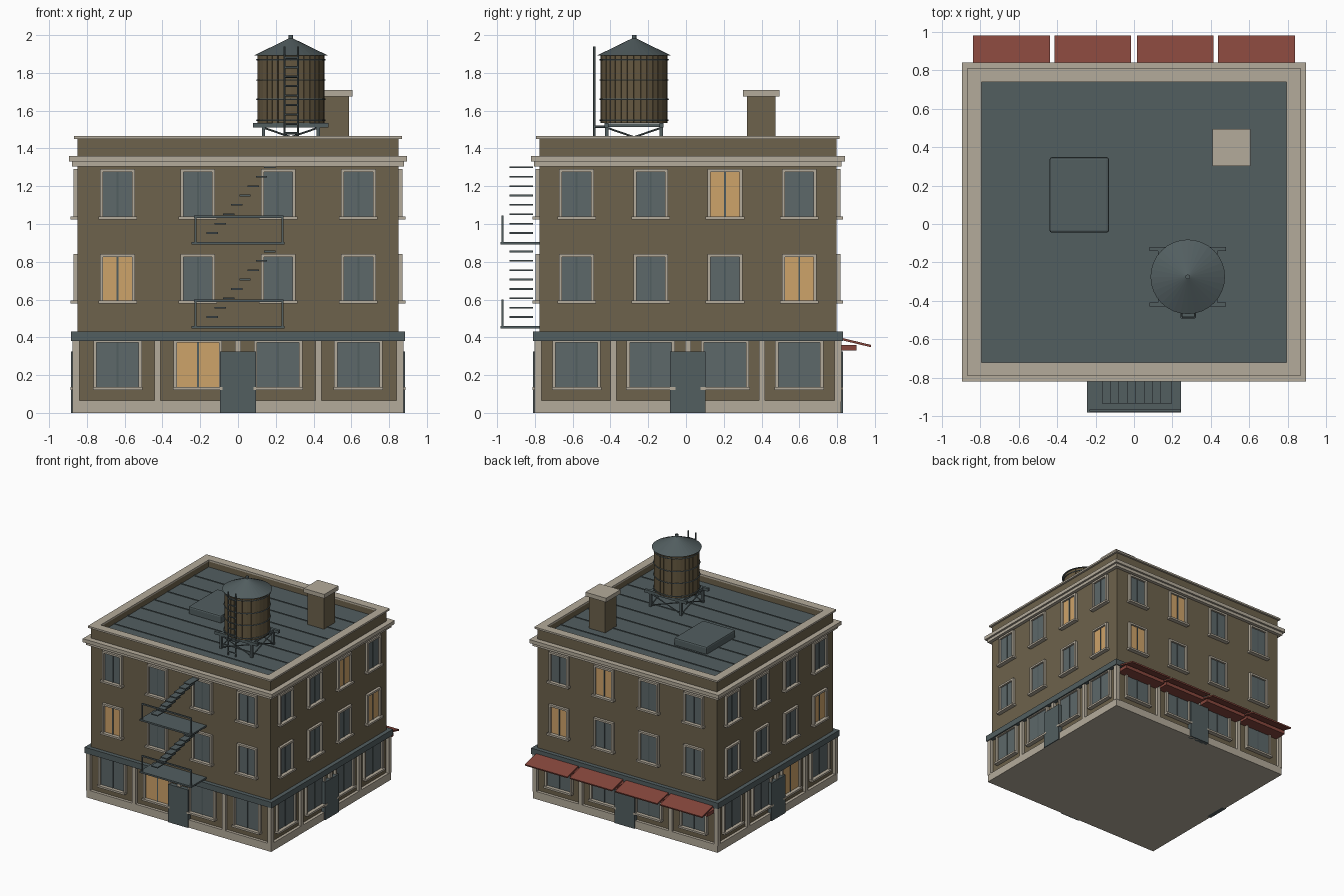
import bpy, bmesh, math
from mathutils import Vector, Matrix

if "Cube" in bpy.data.objects:
    bpy.data.objects.remove(bpy.data.objects["Cube"])


def material(name, r, g, b):
    m = bpy.data.materials.new(name)
    lin = [((c / 255 + 0.055) / 1.055) ** 2.4 for c in (r, g, b)]
    m.diffuse_color = (*lin, 1)
    m.use_nodes = True
    m.node_tree.nodes["Principled BSDF"].inputs["Base Color"].default_value = m.diffuse_color
    return m


BRICK = material("brown brick", 109, 98, 76)
STONE = material("pale stone", 180, 171, 155)
METAL = material("slate metal", 82, 94, 96)
GLASS = material("dark glass", 93, 104, 106)
LIT = material("lit window", 206, 163, 106)
RED = material("red awning", 134, 70, 60)
WOOD = material("tank wood", 101, 88, 64)

HX, HY, CY = 0.85, 0.786, 0.01       # wall half sizes and centre in y
ROOF = 1.40


def finish(name, mat, bm):
    me = bpy.data.meshes.new(name)
    bm.to_mesh(me)
    bm.free()
    me.materials.append(mat)
    ob = bpy.data.objects.new(name, me)
    bpy.context.collection.objects.link(ob)
    return ob


def add_box(bm, x0, x1, y0, y1, z0, z1, turn=Matrix()):
    mid = Vector((x0 + x1, y0 + y1, z0 + z1)) / 2
    size = Matrix.Diagonal((abs(x1 - x0), abs(y1 - y0), abs(z1 - z0), 1))
    bmesh.ops.create_cube(bm, size=1, matrix=turn @ Matrix.Translation(mid) @ size)


def boxes(name, mat, items):
    bm = bmesh.new()
    for b in items:
        add_box(bm, *b)
    return finish(name, mat, bm)


def rods(name, mat, items, r):
    bm = bmesh.new()
    for a, b in items:
        a, b = Vector(a), Vector(b)
        d = b - a
        m = Matrix.Translation((a + b) / 2) @ d.to_track_quat('Z', 'Y').to_matrix().to_4x4()
        bmesh.ops.create_cone(bm, cap_ends=True, segments=6, radius1=r, radius2=r,
                              depth=d.length, matrix=m)
    return finish(name, mat, bm)


def cone(name, mat, r1, r2, x, y, z0, z1, n=32):
    bm = bmesh.new()
    bmesh.ops.create_cone(bm, cap_ends=True, segments=n, radius1=r1, radius2=r2, depth=z1 - z0,
                          matrix=Matrix.Translation((x, y, (z0 + z1) / 2)))
    return finish(name, mat, bm)


def slab(e, z0, z1):
    return (-HX - e, HX + e, CY - HY - e, CY + HY + e, z0, z1)


def ring(e, t, z0, z1):
    # four walls reaching e outside the body and t inside it
    X, Y, x, y = HX + e, HY + e, HX - t, HY - t
    return [(-X, X, CY - Y, CY - y, z0, z1), (-X, X, CY + y, CY + Y, z0, z1),
            (-X, -x, CY - y, CY + y, z0, z1), (x, X, CY - y, CY + y, z0, z1)]


def on_side(side, u0, u1, d0, d1, z0, z1):
    # u runs along the wall, d points out of it
    axis, s = side
    if axis == 'x':
        return (s * (HX + d0), s * (HX + d1), CY + u0, CY + u1, z0, z1)
    return (u0, u1, CY + s * (HY + d0), CY + s * (HY + d1), z0, z1)


# main masonry
boxes("plinth", STONE, [slab(0.025, 0, 0.066)])
boxes("brick_walls", BRICK, [slab(0, 0.03, 1.38)])
boxes("shop_band", METAL, [slab(0.035, 0.38, 0.43)])
boxes("cornice", STONE, [slab(0.028, 1.305, 1.33), slab(0.045, 1.33, 1.36)])
boxes("parapet", BRICK, ring(0, 0.05, 1.36, 1.452))
boxes("coping", STONE, ring(0.017, 0.055, 1.45, 1.465))
boxes("roof_deck", METAL, [(-0.81, 0.81, CY - 0.745, CY + 0.745, 1.37, ROOF)])
boxes("roof_seams", METAL, [(-0.8, 0.8, CY + y - 0.004, CY + y + 0.004, ROOF, ROOF + 0.005)
                            for y in [i * 0.18 for i in range(-3, 4)]])

# windows, pilasters and doors on all four sides; lit = (side, floor, column)
FRONT, RIGHT, BACK, LEFT = ('y', -1), ('x', 1), ('y', 1), ('x', -1)
LIT_SET = {(FRONT, 0, 1), (FRONT, 1, 0), (RIGHT, 1, 3), (RIGHT, 2, 2),
           (BACK, 1, 3), (BACK, 2, 2), (LEFT, 0, 1), (LEFT, 1, 0)}
frames, sills, dark, lit, bars, columns, doors = [], [], [], [], [], [], []
for side in (FRONT, RIGHT, BACK, LEFT):
    half = HY if side[0] == 'x' else HX
    bay = half / 2
    for floor, (w, t, z0, z1) in enumerate([(0.128, 0.017, 0.12, 0.39),
                                            (0.092, 0.016, 0.58, 0.84),
                                            (0.092, 0.016, 1.025, 1.29)]):
        for col in range(4):
            u = (col - 1.5) * bay
            zs = z0 + 0.016
            for a, b, c, d in [(u - w, u - w + t, zs, z1), (u + w - t, u + w, zs, z1),
                               (u - w + t, u + w - t, z1 - t, z1)]:
                frames.append(on_side(side, a, b, -0.005, 0.022, c, d))
            e = 0.01 if floor else 0.003
            sills.append(on_side(side, u - w - e, u + w + e, -0.005, 0.036, z0, zs))
            pane = lit if (side, floor, col) in LIT_SET else dark
            pane.append(on_side(side, u - w + t, u + w - t, -0.003, 0.006, zs, z1 - t))
            bars.append(on_side(side, u - 0.005, u + 0.005, 0, 0.011, zs, z1 - t))
    for i in range(-1, 2):
        columns.append(on_side(side, i * bay - 0.016, i * bay + 0.016, -0.005, 0.025, 0.06, 0.385))
    doors.append(on_side(side, -0.094, 0.094, -0.005, 0.034, 0, 0.325))
for sx in (-1, 1):
    for sy in (-1, 1):
        columns.append((sx * 0.84, sx * 0.877, CY + sy * 0.776, CY + sy * 0.813, 0.06, 0.385))
boxes("window_frames", STONE, frames)
boxes("window_sills", STONE, sills)
boxes("dark_panes", GLASS, dark)
boxes("lit_panes", LIT, lit)
boxes("mullions", METAL, bars)
boxes("pilasters", STONE, columns)
boxes("doors", METAL, doors)

# awnings on the back
bm = bmesh.new()
valances = []
for cx in (-0.638, -0.215, 0.215, 0.638):
    tilt = Matrix.Translation((cx, 0.895, 0.374)) @ Matrix.Rotation(math.radians(-13.5), 4, 'X')
    add_box(bm, -0.2, 0.2, -0.087, 0.087, -0.006, 0.006, tilt)
    valances.append((cx - 0.2, cx + 0.2, 0.79, 0.903, 0.33, 0.36))
finish("awnings", RED, bm)
boxes("awning_valances", RED, valances)

# fire escape on the front
landings, treads, rails = [], [], []
for z in (0.447, 0.892):
    landings.append((-0.245, 0.245, -0.981, -0.775, z, z + 0.014))
    rails.append((-0.232, 0.242, -0.976, -0.966, z + 0.14, z + 0.152))
    for x in (-0.226, 0.236):
        rails.append((x - 0.005, x + 0.005, -0.976, -0.966, z, z + 0.145))
    for i in range(8):
        x, h = -0.137 + 0.0436 * i, z + 0.056 + 0.0496 * i
        treads.append((x - 0.03, x + 0.03, -0.935, -0.81, h, h + 0.009))
boxes("escape_landings", METAL, landings)
boxes("escape_treads", METAL, treads)
boxes("escape_railings", METAL, rails)

# chimney and roof hatch
boxes("chimney", BRICK, [(0.432, 0.588, 0.322, 0.475, 1.38, 1.68)])
boxes("chimney_cap", STONE, [(0.41, 0.606, 0.302, 0.494, 1.675, 1.71)])
hatch = boxes("roof_hatch", METAL, [(-0.44, -0.13, -0.045, 0.348, 1.39, 1.462)])
bevel = hatch.modifiers.new("soft_edges", 'BEVEL')
bevel.width, bevel.segments = 0.012, 2

# water tank
TX, TY = 0.28, -0.275
cone("tank_core", WOOD, 0.172, 0.172, TX, TY, 1.536, 1.895)
bm = bmesh.new()
for i in range(32):
    turn = Matrix.Translation((TX, TY, 0)) @ Matrix.Rotation(math.tau * (i + 0.5) / 32, 4, 'Z')
    add_box(bm, 0.165, 0.177, -0.0157, 0.0157, 1.535, 1.895, turn)
finish("tank_staves", WOOD, bm)
for z in (1.55, 1.66, 1.762, 1.87):
    bpy.ops.mesh.primitive_torus_add(location=(TX, TY, z), major_radius=0.18, minor_radius=0.004,
                                     major_segments=32, minor_segments=6)
    hoop = bpy.context.object
    hoop.name = "tank_hoop"
    hoop.data.materials.append(METAL)
cone("tank_roof", METAL, 0.194, 0.012, TX, TY, 1.893, 1.982)
cone("tank_finial", METAL, 0.012, 0.012, TX, TY, 1.965, 2.0, 12)

# tank stand
L = 0.145
boxes("stand_beams", METAL,
      [(TX - 0.2, TX + 0.2, TY + s * L - 0.011, TY + s * L + 0.011, 1.51, 1.535) for s in (-1, 1)]
      + [(TX + s * L - 0.01, TX + s * L + 0.01, TY - L, TY + L, 1.513, 1.533) for s in (-1, 0, 1)])
boxes("stand_legs", METAL, [(TX + a * L - 0.009, TX + a * L + 0.009, TY + b * L - 0.009,
                             TY + b * L + 0.009, 1.39, 1.512) for a in (-1, 1) for b in (-1, 1)])
braces = []
for s in (-1, 1):
    for k in (-1, 1):
        braces.append(((TX - k * L, TY + s * L, 1.41), (TX + k * L, TY + s * L, 1.51)))
        braces.append(((TX + s * L, TY - k * L, 1.41), (TX + s * L, TY + k * L, 1.51)))
rods("stand_braces", METAL, braces, 0.005)

# tank ladder
LY = -0.486
ladder = [((x, LY, 1.39), (x, LY, 1.94)) for x in (0.247, 0.317)]
ladder += [((0.247, LY, 1.43 + 0.05 * i), (0.317, LY, 1.43 + 0.05 * i)) for i in range(10)]
ladder += [((x, LY, z), (x, y, z)) for x in (0.247, 0.317) for z, y in ((1.515, TY - L),)]
rods("tank_ladder", METAL, ladder, 0.006)
